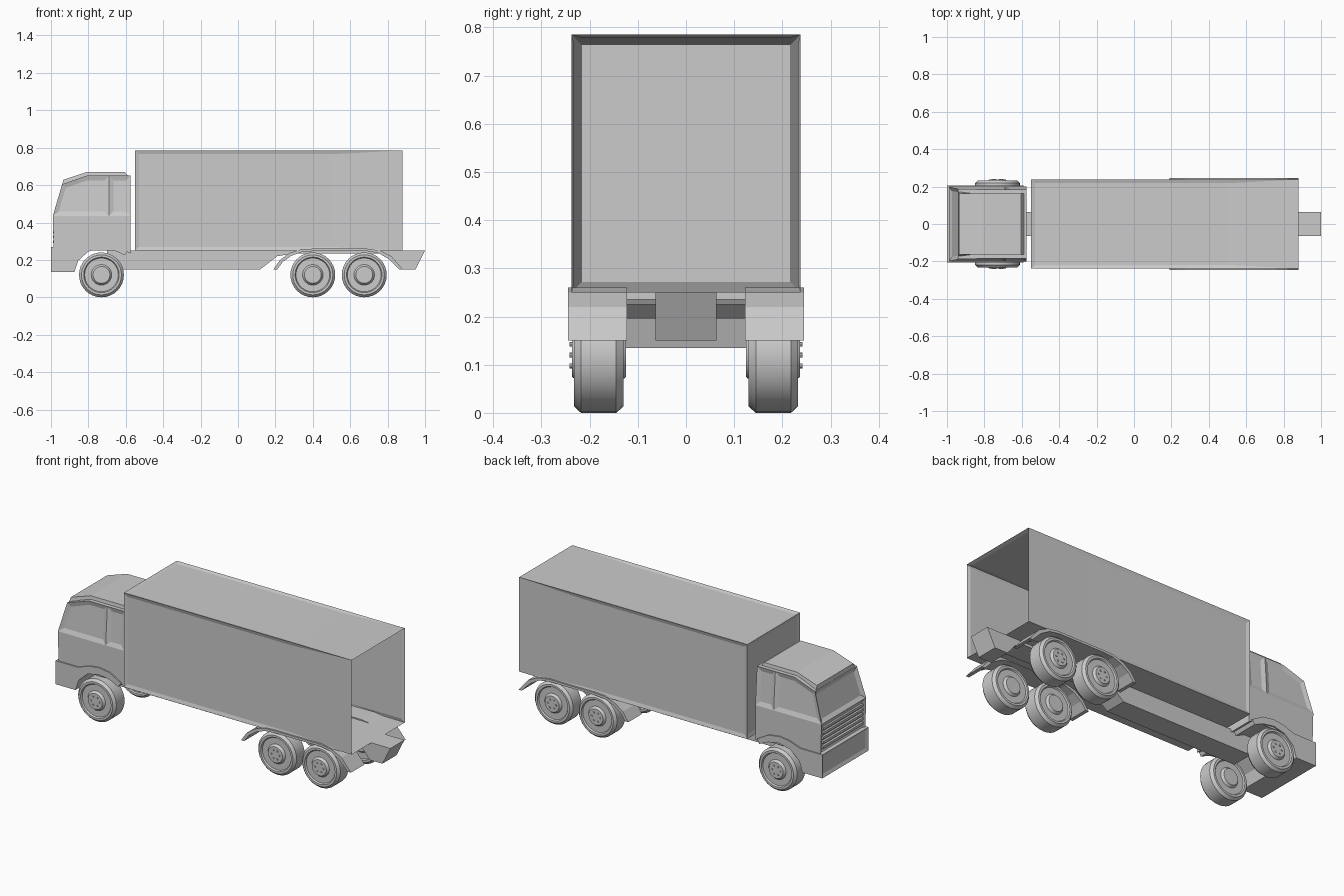
import bpy, bmesh, math
from mathutils import Vector, Matrix

if "Cube" in bpy.data.objects:
    bpy.data.objects.remove(bpy.data.objects["Cube"])


def finish(name, bm, mirror=False, smooth=False):
    bmesh.ops.recalc_face_normals(bm, faces=bm.faces)
    me = bpy.data.meshes.new(name)
    bm.to_mesh(me)
    bm.free()
    ob = bpy.data.objects.new(name, me)
    bpy.context.collection.objects.link(ob)
    if mirror:
        mod = ob.modifiers.new("mirror", 'MIRROR')
        mod.use_axis = (False, True, False)
        mod.use_mirror_merge = False
    if smooth:
        bpy.ops.object.select_all(action='DESELECT')
        ob.select_set(True)
        bpy.context.view_layer.objects.active = ob
        bpy.ops.object.shade_smooth_by_angle(angle=math.radians(25))
    return ob


def prism(profile, y0, y1):
    """Side profile (x, z) extruded across y."""
    bm = bmesh.new()
    face = bm.faces.new([bm.verts.new((x, y0, z)) for x, z in profile])
    ext = bmesh.ops.extrude_face_region(bm, geom=[face])
    verts = [v for v in ext['geom'] if isinstance(v, bmesh.types.BMVert)]
    bmesh.ops.translate(bm, verts=verts, vec=(0, y1 - y0, 0))
    bmesh.ops.recalc_face_normals(bm, faces=bm.faces)
    return bm


def block(bm, x0, x1, y0, y1, z0, z1):
    m = Matrix.Translation(((x0 + x1) / 2, (y0 + y1) / 2, (z0 + z1) / 2))
    m = m @ Matrix.Diagonal((x1 - x0, y1 - y0, z1 - z0, 1))
    bmesh.ops.create_cube(bm, size=1, matrix=m)


def inset(bm, test, thickness, depth):
    bm.normal_update()
    faces = [f for f in bm.faces if test(f, f.calc_center_median())]
    bmesh.ops.inset_individual(bm, faces=faces, thickness=thickness,
                               depth=depth, use_even_offset=True)


def cut(bm, co, no):
    bmesh.ops.bisect_plane(bm, geom=bm.verts[:] + bm.edges[:] + bm.faces[:],
                           plane_co=co, plane_no=no)


# Cargo box: framed panels, hollow and open at the rear
bm = bmesh.new()
block(bm, -0.55, 0.88, -0.238, 0.238, 0.25, 0.785)
inset(bm, lambda f, c: f.normal.x < 0.5 and f.normal.z > -0.5, 0.02, -0.006)
inset(bm, lambda f, c: f.normal.x > 0.5 and c.x > 0.87, 0.022, -1.40)
finish("cargo_box", bm)

# Chassis rail, raised over the rear wheels, with tapered tail block
finish("chassis", prism([
    (-0.7, 0.15), (0.12, 0.15), (0.21, 0.22), (0.30, 0.235), (0.77, 0.235),
    (0.82, 0.21), (0.87, 0.15), (0.95, 0.15), (1.0, 0.25), (-0.7, 0.25)],
    -0.063, 0.063))

# Cab body: upper part leans inward, then windows and grille are inset
belt = 0.435
bm = prism([(-0.985, 0.25), (-0.99, belt), (-0.94, 0.605), (-0.81, 0.65),
            (-0.575, 0.65), (-0.575, 0.235), (-0.61, 0.25)], -0.2, 0.2)
cut(bm, (0, 0, belt), (0, 0, 1))
cut(bm, (-0.69, 0, 0), (1, 0, 0))
for v in bm.verts:
    if v.co.z > belt:
        v.co.y *= 1 - 0.075 * (v.co.z - belt) / (0.65 - belt)
inset(bm, lambda f, c: abs(f.normal.y) > 0.8 and c.z > belt, 0.024, -0.008)
inset(bm, lambda f, c: f.normal.x < -0.85 and c.x < -0.9, 0.022, -0.012)
finish("cab", bm)

# Grille slats
bm = bmesh.new()
for i in range(5):
    z = 0.29 + i * 0.026
    block(bm, -0.988, -0.965, -0.178, 0.178, z, z + 0.014)
finish("grille", bm)

# Roof fairing
bm = prism([(-0.94, 0.60), (-0.935, 0.628), (-0.81, 0.67), (-0.605, 0.67),
            (-0.585, 0.645)], -0.175, 0.175)
for v in bm.verts:
    if v.co.z > 0.61:
        v.co.y *= 0.93
finish("roof_fairing", bm)

# Bumper flowing into the front wheel arches
bm = prism([
    (-1.0, 0.135), (-0.875, 0.135), (-0.855, 0.195), (-0.80, 0.245),
    (-0.73, 0.262), (-0.66, 0.25), (-0.605, 0.225), (-0.59, 0.25),
    (-0.66, 0.29), (-0.73, 0.30), (-0.79, 0.293), (-0.86, 0.268),
    (-1.0, 0.268)], -0.207, 0.207)
inset(bm, lambda f, c: f.normal.x < -0.9 and c.x < -0.99, 0.018, -0.008)
finish("bumper", bm)

# Rear mudguards over the double axle
finish("rear_mudguard", prism([
    (0.19, 0.15), (0.225, 0.20), (0.275, 0.237), (0.34, 0.257), (0.40, 0.26),
    (0.69, 0.26), (0.76, 0.25), (0.82, 0.22), (0.88, 0.15), (0.86, 0.15),
    (0.805, 0.205), (0.75, 0.237), (0.69, 0.247), (0.40, 0.247),
    (0.34, 0.242), (0.285, 0.222), (0.24, 0.19), (0.21, 0.15)],
    0.122, 0.245), mirror=True)

# Wheels: lathed tyre and hub with a ring of bolts
wheel_profile = [
    (0, 0.237), (0.045, 0.237), (0.055, 0.224), (0.09, 0.224), (0.095, 0.232),
    (0.107, 0.232), (0.12, 0.218), (0.12, 0.145), (0.107, 0.13),
    (0.095, 0.13), (0.09, 0.137), (0.055, 0.137), (0.045, 0.124), (0, 0.124)]
for name, x in (("front", -0.73), ("rear_1", 0.40), ("rear_2", 0.675)):
    bm = bmesh.new()
    vs = [bm.verts.new((x + r, y, 0.12)) for r, y in wheel_profile]
    es = [bm.edges.new(p) for p in zip(vs, vs[1:])]
    bmesh.ops.spin(bm, geom=vs + es, cent=(x, 0, 0.12), axis=(0, 1, 0),
                   angle=math.tau, steps=32)
    bmesh.ops.remove_doubles(bm, verts=bm.verts, dist=0.0005)
    for i in range(6):
        a = math.tau * i / 6
        pos = Vector((x + 0.026 * math.cos(a), 0.237, 0.12 + 0.026 * math.sin(a)))
        bmesh.ops.create_cone(
            bm, cap_ends=True, segments=8, radius1=0.005, radius2=0.005,
            depth=0.009,
            matrix=Matrix.Translation(pos) @ Matrix.Rotation(math.pi / 2, 4, 'X'))
    finish(name + "_wheels", bm, mirror=True, smooth=True)
